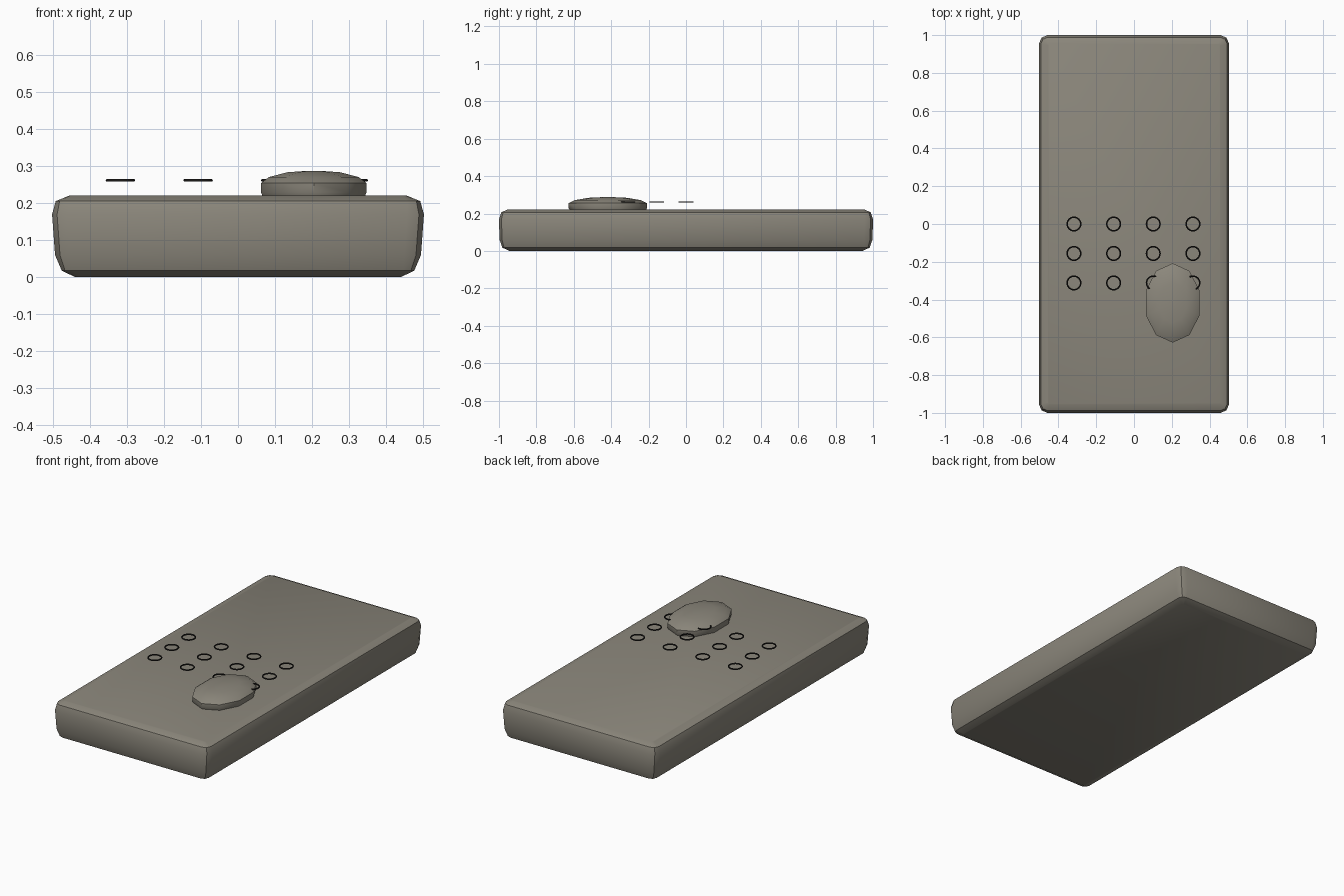
import bpy
import bmesh
import math

cube = bpy.data.objects.get("Cube")
if cube:
    bpy.data.objects.remove(cube, do_unlink=True)


def make_material(name, color):
    mat = bpy.data.materials.new(name)
    mat.use_nodes = True
    mat.diffuse_color = (*color, 1)
    mat.node_tree.nodes["Principled BSDF"].inputs["Base Color"].default_value = (*color, 1)
    return mat


def loft(name, rings, mat, angle):
    """Skin a stack of closed rings and cap both ends."""
    bm = bmesh.new()
    loops = [[bm.verts.new(p) for p in ring] for ring in rings]
    count = len(loops[0])
    for low, high in zip(loops, loops[1:]):
        for i in range(count):
            j = (i + 1) % count
            bm.faces.new((low[i], low[j], high[j], high[i]))
    bm.faces.new(loops[0][::-1])
    bm.faces.new(loops[-1])
    bmesh.ops.recalc_face_normals(bm, faces=bm.faces)
    mesh = bpy.data.meshes.new(name)
    bm.to_mesh(mesh)
    bm.free()
    obj = bpy.data.objects.new(name, mesh)
    bpy.context.collection.objects.link(obj)
    mesh.materials.append(mat)
    bpy.ops.object.select_all(action='DESELECT')
    obj.select_set(True)
    bpy.context.view_layer.objects.active = obj
    bpy.ops.object.shade_smooth_by_angle(angle=math.radians(angle))
    return obj


def rounded_rectangle(hx, hy, cut, z):
    """Rectangle whose corners are cut in two short steps."""
    corner = [(hx, hy - cut), (hx - cut * 0.3, hy - cut * 0.3), (hx - cut, hy)]
    points = []
    for sx, sy in ((1, 1), (-1, 1), (-1, -1), (1, -1)):
        part = corner if sx * sy > 0 else corner[::-1]
        points += [(sx * x, sy * y, z) for x, y in part]
    return points


def oval(rx, ry, z, sides=10):
    return [(0.205 + rx * math.sin(math.tau * i / sides),
             -0.418 + ry * math.cos(math.tau * i / sides), z) for i in range(sides)]


taupe = make_material("warm_grey", (0.26, 0.242, 0.2))
dark = make_material("near_black", (0.012, 0.011, 0.01))

# Slab body: half width, half depth, corner cut, height
profile = [(0.44, 0.945, 0.01, 0), (0.477, 0.982, 0.03, 0.018),
           (0.495, 0.997, 0.045, 0.06), (0.503, 1.0, 0.045, 0.17),
           (0.493, 0.988, 0.035, 0.206), (0.456, 0.955, 0.01, 0.221)]
loft("body", [rounded_rectangle(*p) for p in profile], taupe, 30)

# Domed oval knob: relative size, height
dome = [(0.96, 0.215), (1, 0.23), (1, 0.255), (0.85, 0.271), (0.5, 0.284), (0.1, 0.288)]
loft("oval_knob", [oval(0.15 * s, 0.21 * s, z) for s, z in dome], taupe, 45)

# Grid of thin button rings
for row in range(3):
    for col in range(4):
        bpy.ops.mesh.primitive_torus_add(
            major_radius=0.036, minor_radius=0.004, major_segments=24, minor_segments=6,
            location=(-0.318 + 0.21 * col, -0.156 * row, 0.262))
        ring = bpy.context.object
        ring.name = f"button_ring_{row + 1}_{col + 1}"
        ring.data.materials.append(dark)
        bpy.ops.object.shade_smooth_by_angle(angle=math.radians(60))
